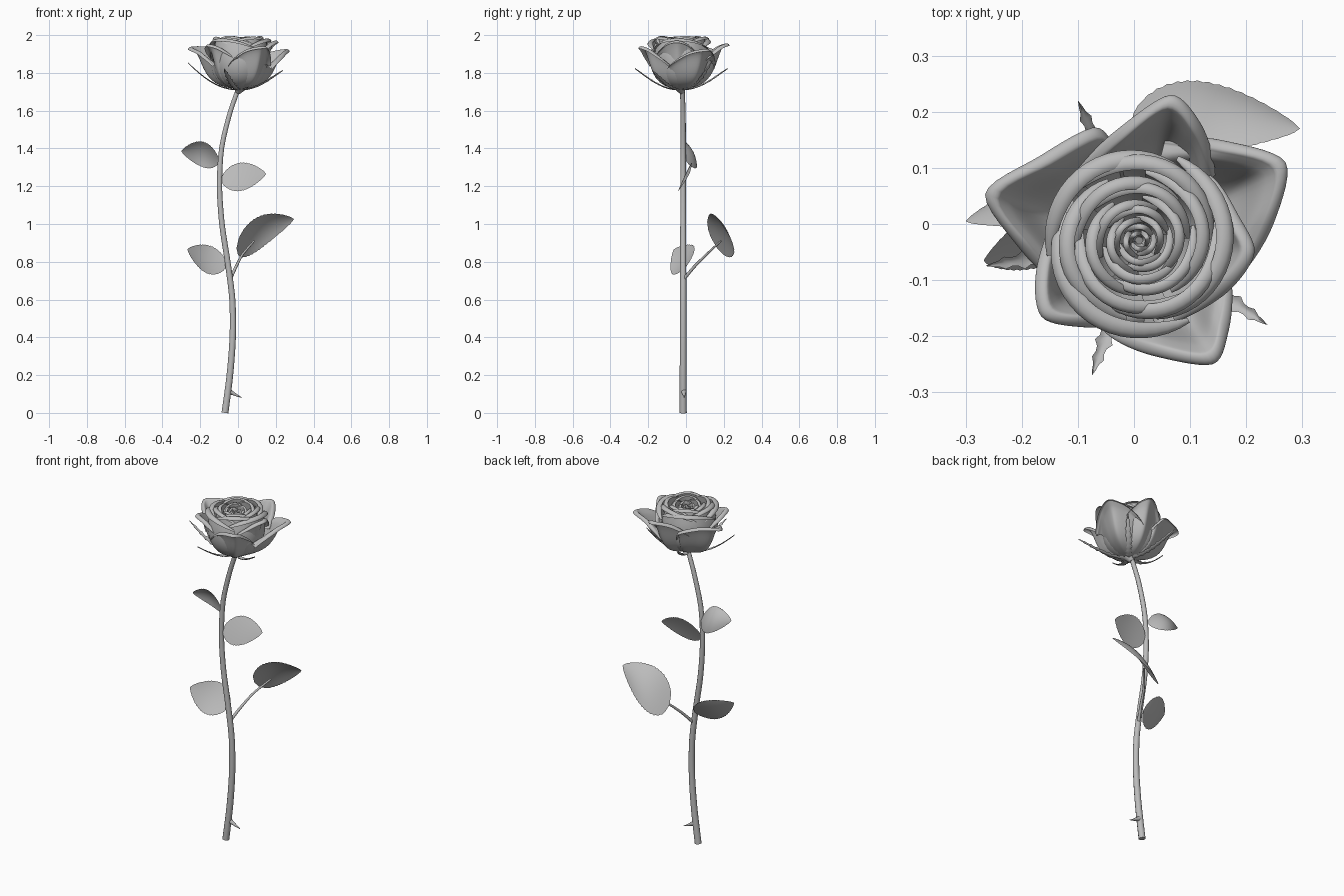
import bpy, math, random
from mathutils import Vector

random.seed(4)
if "Cube" in bpy.data.objects:
    bpy.data.objects.remove(bpy.data.objects["Cube"])

grey = bpy.data.materials.new("plain grey")
grey.use_nodes = True
grey.diffuse_color = (0.5, 0.5, 0.5, 1)
grey.node_tree.nodes["Principled BSDF"].inputs["Base Color"].default_value = (0.5, 0.5, 0.5, 1)

HEART = Vector((0.01, -0.03, 1.715))   # bottom centre of the bloom


def finish(obj, angle=60):
    obj.data.materials.clear()
    obj.data.materials.append(grey)
    bpy.ops.object.select_all(action='DESELECT')
    obj.select_set(True)
    bpy.context.view_layer.objects.active = obj
    bpy.ops.object.shade_smooth_by_angle(angle=math.radians(angle))


def sheet(name, surface, nu, nv):
    """Grid of quads from surface(u, v), u in -1..1 and v in 0..1."""
    verts = [surface(2 * i / nu - 1, j / nv) for j in range(nv + 1) for i in range(nu + 1)]
    w = nu + 1
    faces = [(j * w + i, j * w + i + 1, (j + 1) * w + i + 1, (j + 1) * w + i)
             for j in range(nv) for i in range(nu)]
    mesh = bpy.data.meshes.new(name)
    mesh.from_pydata(verts, [], faces)
    obj = bpy.data.objects.new(name, mesh)
    bpy.context.collection.objects.link(obj)
    finish(obj)


def bezier(a, b, c, d, t):
    s = 1 - t
    return a * s**3 + b * (3 * s * s * t) + c * (3 * s * t * t) + d * t**3


def spline(points, t):
    """Smooth curve through the points, t in 0..1."""
    n = len(points) - 1
    i = min(int(t * n), n - 1)
    f = t * n - i
    p, q = points[i], points[i + 1]
    before = points[i - 1] if i > 0 else p * 2 - q
    after = points[i + 2] if i + 2 <= n else q * 2 - p
    return bezier(p, p + (q - before) / 7, q - (after - p) / 7, q, f)


def tube(name, path, radii):
    curve = bpy.data.curves.new(name, 'CURVE')
    curve.dimensions = '3D'
    curve.bevel_depth = 1
    curve.bevel_resolution = 3
    curve.use_fill_caps = True
    line = curve.splines.new('POLY')
    steps = 32
    line.points.add(steps)
    points = [Vector(p) for p in path]
    for k, point in enumerate(line.points):
        t = k / steps
        point.co = (*spline(points, t), 1)
        point.radius = radii[0] + (radii[1] - radii[0]) * t
    obj = bpy.data.objects.new(name, curve)
    bpy.context.collection.objects.link(obj)
    bpy.ops.object.select_all(action='DESELECT')
    obj.select_set(True)
    bpy.context.view_layer.objects.active = obj
    bpy.ops.object.convert(target='MESH')
    finish(bpy.context.view_layer.objects.active)


def petal(name, rim, belly, shoulder, shoulder_z, lip, nu=28, nv=22):
    """Cupped petal rising from the heart to rim(u), with its lip rolled outward."""
    def surface(u, v):
        top = rim(u)
        out = Vector((top.x - HEART.x, top.y - HEART.y, 0))
        side = out.normalized()
        roll = lip * (1 - 0.7 * u**4)
        end = top - side * roll * 2
        low = HEART + out * belly
        mid = HEART + out * shoulder
        mid.z = shoulder_z
        if v <= 0.65:
            return bezier(HEART, low, mid, end, v / 0.65)
        a = (v - 0.65) / 0.35 * math.pi
        return end + side * roll * (1 - math.cos(a)) + Vector((0, 0, roll * (0.7 * math.sin(a) - 0.15 * a)))
    sheet(name, surface, nu, nv)


# Outer petals: rim outline seen from above and height of the tip
outer = {
    "outer_petal_left": (1.935, (-.15, -.12), (-.21, -.04), (-.265, .055), (-.17, .12), (-.07, .175), (-.03, .14)),
    "outer_petal_back": (1.95, (-.12, .1), (-.03, .17), (.065, .23), (.12, .18), (.16, .1)),
    "outer_petal_right": (1.92, (.06, .17), (.16, .15), (.27, .11), (.25, 0), (.2, -.11)),
    "outer_petal_front": (1.935, (.19, -.1), (.17, -.19), (.14, -.25), (.03, -.235), (-.06, -.21)),
    "outer_petal_corner": (1.945, (.02, -.19), (-.09, -.185), (-.165, -.165), (-.175, -.08), (-.14, .06)),
    "outer_petal_inner_right": (1.965, (.08, -.19), (.17, -.12), (.215, -.05), (.185, .02), (.15, .1)),
}
for name, (tip_z, *outline) in outer.items():
    flat = [Vector((x, y, tip_z)) for x, y in outline]

    def rim(u, flat=flat):
        p = spline(flat, (u + 1) / 2)
        p += (HEART - p) * 0.1 * u**4
        p.z = flat[0].z - 0.1 * u * u
        return p
    petal(name, rim, 0.78, 0.68, 1.88, 0.013)

# Inner petals: overlapping whorls that tighten toward the middle
whorls = [(0.174, 1.975), (0.15, 1.985), (0.125, 1.99), (0.102, 1.985), (0.081, 1.98),
          (0.062, 1.975), (0.045, 1.97), (0.031, 1.965), (0.019, 1.96)]
for k, (radius, top) in enumerate(whorls):
    for n in range(3):
        turn = k * 1.1 + n * math.tau / 3 + random.uniform(-0.2, 0.2)
        size = radius * random.uniform(0.95, 1.03)

        def rim(u, turn=turn, size=size, top=top):
            a = turn + u * 1.25
            r = size * (1 + 0.07 * u - 0.07 * u * u)
            return Vector((HEART.x + r * math.cos(a), HEART.y + r * math.sin(a), top - 0.05 * u * u))
        petal(f"inner_petal_{k}_{n}", rim, 0.95, 1.02, 1.87, 0.003 + radius * 0.075, 20, 16)

# Sepals: narrow ragged blades under the bloom
for n, tip in enumerate([(-.265, -.075, 1.85), (-.1, .22, 1.82), (-.075, -.27, 1.82),
                         (.238, -.18, 1.81), (.16, .14, 1.86), (.05, -.19, 1.87)]):
    tip = Vector(tip)
    reach = Vector((tip.x - HEART.x, tip.y - HEART.y, 0))
    across = reach.cross(Vector((0, 0, 1))).normalized()

    def surface(u, v, tip=tip, reach=reach, across=across):
        base = HEART - Vector((0, 0, 0.008))
        p = bezier(base, base + reach * 0.4, base + reach * 0.65 + Vector((0, 0, 0.05)), tip, v)
        ragged = 1.25 if int(v * 24 + 0.5) % 3 == 0 else 0.75
        width = 0.028 * (1 - v) ** 0.7 * (0.5 + v) * ragged
        return p + across * u * width + Vector((0, 0, 0.006 * u * u))
    sheet(f"sepal_{n}", surface, 4, 24)

# Stem, flower base and leaf stalk
tube("stem", [(-.069, -.015, 0), (-.043, -.015, .2), (-.028, -.015, .4), (-.03, -.015, .6),
              (-.055, -.015, .8), (-.085, -.015, 1), (-.098, -.015, 1.2), (-.087, -.015, 1.4),
              (-.045, -.015, 1.58), (.003, -.02, 1.72)], (0.019, 0.0125))
tube("flower_base", [(-.002, -.02, 1.695), (.004, -.025, 1.71), (.01, -.03, 1.725)], (0.014, 0.034))
tube("leaf_stalk", [(-.04, -.01, .71), (-.01, .045, .775), (.025, .11, .84), (.085, .185, .91)], (0.009, 0.005))


def leaf(name, base, tip, across, half, bend, peak=0.8):
    """Pointed oval blade with finely toothed edges, arched along the midrib."""
    base, tip, across = Vector(base), Vector(tip), Vector(across).normalized()
    normal = (tip - base).cross(across).normalized()

    def surface(u, v):
        width = half * (math.sin(math.pi * v ** peak) ** 0.75 if 0 < v < 1 else 0)
        width *= 1 + 0.02 * (-1) ** round(v * 32)
        arch = bend * math.sin(math.pi * v) * (1 - 0.4 * u * u)
        return base.lerp(tip, v) + across * u * width + normal * arch
    sheet(name, surface, 8, 32)


leaf("upper_left_leaf", (-.1, .0, 1.335), (-.3, .005, 1.385), (0, -.45, .9), .075, .042)
leaf("upper_right_leaf", (-.09, -.015, 1.235), (.148, .018, 1.265), (0, .42, .9), .082, .008)
leaf("lower_left_leaf", (-.06, .005, .78), (-.268, -.065, .865), (.1, .62, .77), .093, .018)
leaf("lower_right_leaf", (-.008, .165, .872), (.296, .17, 1.025), (-.03, .6, -.79), .115, .045, .64)

# Thorn: tapering spike near the foot of the stem
tube("thorn", [(-.052, -.012, .115), (-.03, -.011, .105), (-.005, -.01, .092), (.022, -.01, .08)], (0.016, 0.001))
